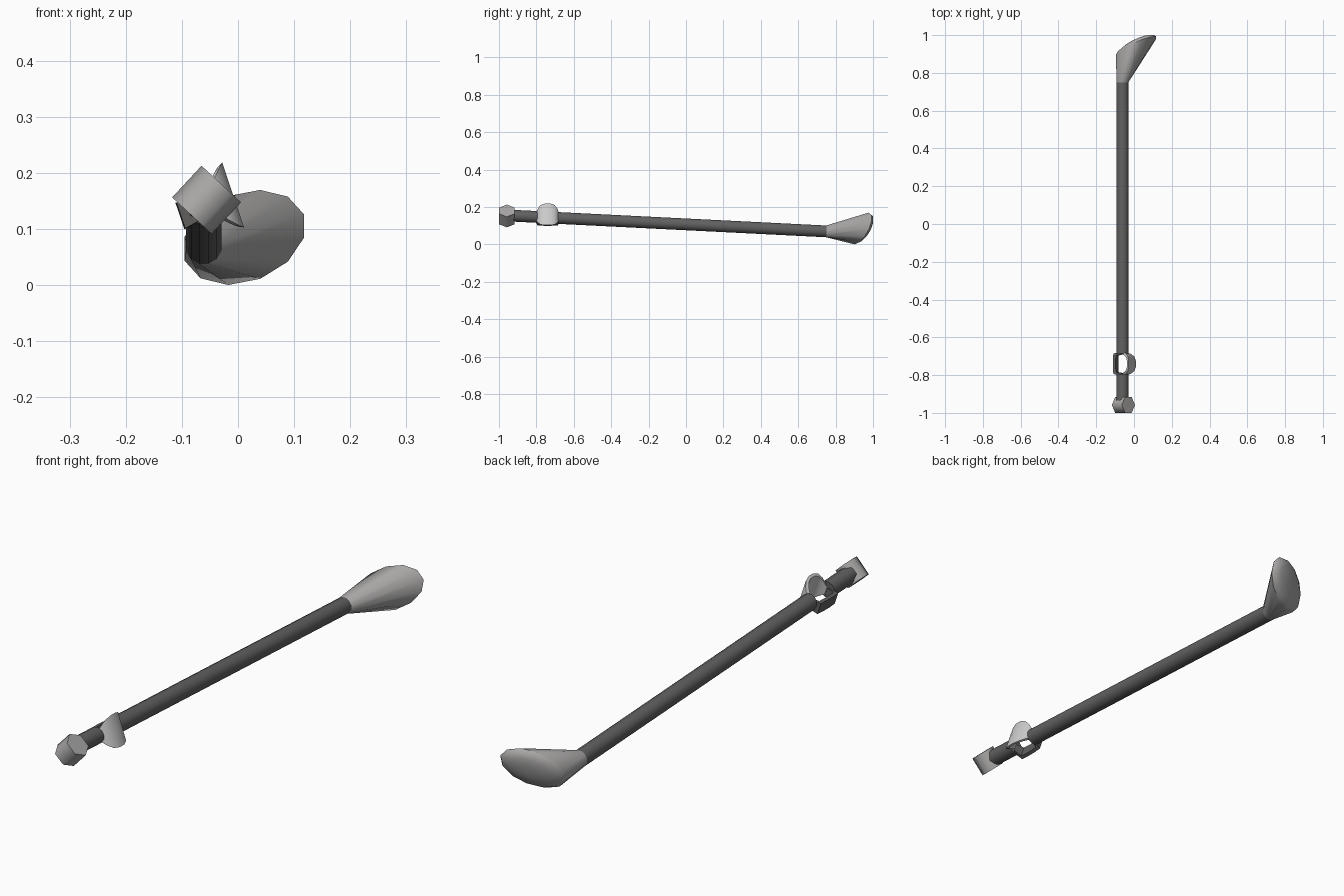
import bpy, bmesh, math
from mathutils import Vector

if "Cube" in bpy.data.objects:
    bpy.data.objects.remove(bpy.data.objects["Cube"])

SIDES = 12
R = 0.0325


def grey(name, v):
    m = bpy.data.materials.new(name)
    m.diffuse_color = (v, v * 0.98, v * 0.97, 1)
    m.use_nodes = True
    m.node_tree.nodes["Principled BSDF"].inputs["Base Color"].default_value = m.diffuse_color
    return m


DARK = grey("dark_grey", 0.12)
MID = grey("mid_grey", 0.4)


def finish(bm, name, angle=40, mat=None):
    bmesh.ops.recalc_face_normals(bm, faces=bm.faces)
    me = bpy.data.meshes.new(name)
    bm.to_mesh(me)
    bm.free()
    if mat:
        me.materials.append(mat)
    ob = bpy.data.objects.new(name, me)
    bpy.context.collection.objects.link(ob)
    bpy.ops.object.select_all(action='DESELECT')
    ob.select_set(True)
    bpy.context.view_layer.objects.active = ob
    bpy.ops.object.shade_smooth_by_angle(angle=math.radians(angle))
    return ob


def loft(bm, rings):
    # Skin a list of point rings and cap both ends
    loops = [[bm.verts.new(p) for p in ring] for ring in rings]
    n = len(loops[0])
    for a, b in zip(loops, loops[1:]):
        for i in range(n):
            j = (i + 1) % n
            bm.faces.new((a[i], a[j], b[j], b[i]))
    bm.faces.new(loops[0])
    bm.faces.new(loops[-1])


def axis_point(y):
    # Centre line of the slightly sloping shaft
    return Vector((-0.061, y, 0.107 - 0.05 * y))


def shaft_ring(y):
    return [axis_point(y) + Vector((R * math.cos(t), 0, R * math.sin(t)))
            for t in (2 * math.pi * (i + 0.5) / SIDES for i in range(SIDES))]


# Shaft in two lengths, either side of the open grip loop
for name, y0, y1 in (("shaft", -0.685, 0.75), ("handle_shaft", -0.935, -0.795)):
    bm = bmesh.new()
    loft(bm, [shaft_ring(y0), shaft_ring(y1)])
    finish(bm, name, mat=DARK)


# Flared head with an oblique, domed end
def rim_ring(scale, bulge):
    pts = []
    for i in range(SIDES):
        t = 2 * math.pi * (i + 0.5) / SIDES
        x = 0.110 * math.cos(t) * scale
        z = (0.082 * math.sin(t) + 0.021 * math.cos(t)) * scale
        pts.append(Vector((0.011 + x, 0.938 + 0.39 * x + 0.31 * z + bulge, 0.085 + z)))
    return pts


bm = bmesh.new()
loft(bm, [shaft_ring(0.75), rim_ring(1, 0), rim_ring(0.9, 0.014),
          rim_ring(0.65, 0.026), rim_ring(0.3, 0.032)])
finish(bm, "flared_head", 50, MID)

# Hexagonal end knob, its axis tilted across the shaft
bm = bmesh.new()
across = Vector((0.733, 0, -0.68))
up = Vector((0.68, 0, 0.733))
centre = Vector((-0.056, -0.958, 0.152))
rings = []
for h in (-0.0385, 0.0385):
    rings.append([centre + up * h + across * (0.048 * math.cos(k * math.pi / 3))
                  + Vector((0, 0.048 * math.sin(k * math.pi / 3), 0)) for k in range(6)])
loft(bm, rings)
finish(bm, "hex_knob", 65, MID)

# Grip loop: strips bowed away from the shaft
side = Vector((0.947, 0, 0.32))
wide = Vector((-0.32, 0, 0.947))
mid = axis_point(-0.74)


def strip(name, half, thick, shift, mat=None):
    # half: (y offset, side offset, half width), mirrored along the shaft
    path = half + [(-y, a, w) for y, a, w in reversed(half)]
    s = math.copysign(1, half[-1][1])
    rings = []
    for y, a, w in path:
        ring = []
        for ky, da, kw in ((1, 0, 1), (1, 0, -1), (0.82, thick, -0.92), (0.82, thick, 0.92)):
            ring.append(mid + Vector((0, y * ky, 0)) + side * (a - s * da)
                        + wide * (shift + w * kw))
        rings.append(ring)
    bm = bmesh.new()
    loft(bm, rings)
    finish(bm, name, mat=mat)


strip("loop_saddle", [(-0.062, 0.014, 0.018), (-0.052, 0.034, 0.040),
                      (-0.038, 0.048, 0.055), (-0.014, 0.055, 0.061)], 0.010, -0.001)
strip("loop_bar", [(-0.062, -0.012, 0.018), (-0.054, -0.045, 0.024),
                   (-0.02, -0.047, 0.025)], 0.014, -0.006, DARK)
